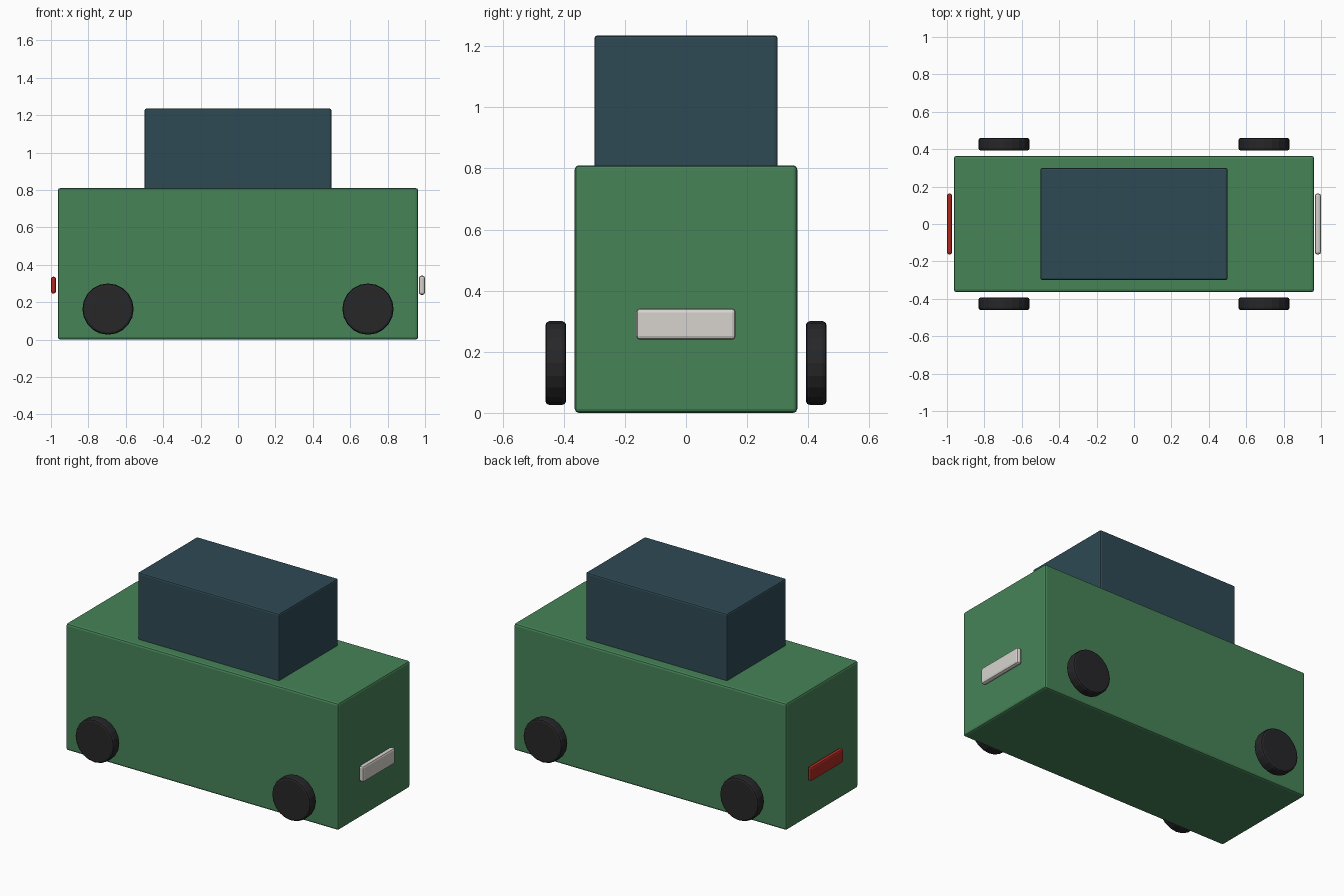
import bpy
from math import radians

if "Cube" in bpy.data.objects:
    bpy.data.objects.remove(bpy.data.objects["Cube"])


def material(name, r, g, b):
    m = bpy.data.materials.new(name)
    m.diffuse_color = [(c / 255) ** 2.2 for c in (r, g, b)] + [1]
    m.use_nodes = True
    m.node_tree.nodes["Principled BSDF"].inputs["Base Color"].default_value = m.diffuse_color
    return m


GREEN = material("green_paint", 72, 130, 88)
GLASS = material("dark_glass", 50, 75, 84)
RUBBER = material("rubber", 43, 43, 45)
WHITE = material("lamp_white", 214, 211, 205)
RED = material("lamp_red", 172, 46, 38)


def finish(name, mat, bevel):
    ob = bpy.context.object
    ob.name = name
    ob.data.materials.append(mat)
    bpy.ops.object.transform_apply(location=False, rotation=True, scale=True)
    mod = ob.modifiers.new("soft_edges", "BEVEL")
    mod.width = bevel
    mod.segments = 2
    mod.limit_method = 'ANGLE'
    mod.angle_limit = radians(30)


def box(name, mat, x, y, z, bevel):
    """Box from (min, max) ranges on each axis."""
    ranges = (x, y, z)
    bpy.ops.mesh.primitive_cube_add(size=1, location=[(a + b) / 2 for a, b in ranges])
    bpy.context.object.scale = [b - a for a, b in ranges]
    finish(name, mat, bevel)


# Body and cabin
box("body", GREEN, (-0.963, 0.963), (-0.364, 0.364), (0, 0.81), 0.013)
box("cabin", GLASS, (-0.5, 0.5), (-0.3, 0.3), (0.79, 1.235), 0.01)

# Lamps at each end
box("headlight", WHITE, (0.967, 1.0), (-0.163, 0.163), (0.239, 0.342), 0.013)
box("tail_light", RED, (-1.0, -0.973), (-0.163, 0.163), (0.246, 0.336), 0.011)

# Four wheels, just clear of the body sides
for end, x in (("rear", -0.695), ("front", 0.695)):
    for side, y in (("right", -0.426), ("left", 0.426)):
        bpy.ops.mesh.primitive_cylinder_add(
            vertices=20, radius=0.137, depth=0.068,
            location=(x, y, 0.163), rotation=(radians(90), 0, 0))
        finish(f"{end}_{side}_wheel", RUBBER, 0.013)
